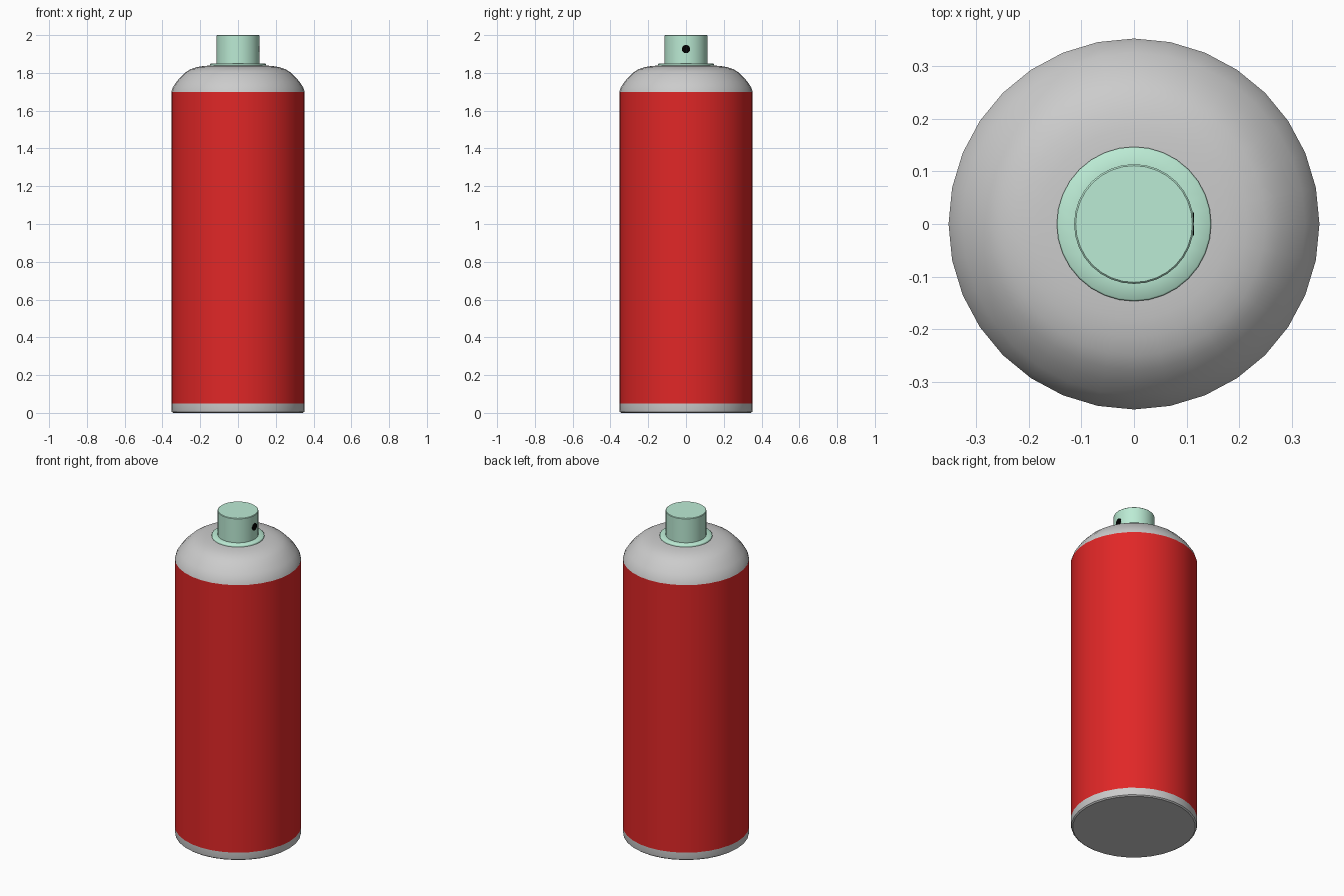
import bpy, math

if "Cube" in bpy.data.objects:
    bpy.data.objects.remove(bpy.data.objects["Cube"])

SIDES = 32


def material(name, rgb):
    m = bpy.data.materials.new(name)
    m.diffuse_color = (*rgb, 1)
    m.use_nodes = True
    m.node_tree.nodes["Principled BSDF"].inputs["Base Color"].default_value = m.diffuse_color
    return m


def lathe(name, profile, mat=None, sharp=35):
    """Revolve (radius, z) points listed bottom to top; radius 0 closes to a point."""
    verts, rings, faces = [], [], []
    for r, z in profile:
        n = 1 if r == 0 else SIDES
        rings.append(range(len(verts), len(verts) + n))
        for i in range(n):
            a = 2 * math.pi * i / SIDES
            verts.append((r * math.cos(a), r * math.sin(a), z))
    for lo, hi in zip(rings, rings[1:]):
        for i in range(SIDES):
            j = (i + 1) % SIDES
            if len(lo) == 1:
                faces.append((lo[0], hi[j], hi[i]))
            elif len(hi) == 1:
                faces.append((lo[i], lo[j], hi[0]))
            else:
                faces.append((lo[i], lo[j], hi[j], hi[i]))
    mesh = bpy.data.meshes.new(name)
    mesh.from_pydata(verts, [], faces)
    mesh.update()
    ob = bpy.data.objects.new(name, mesh)
    bpy.context.collection.objects.link(ob)
    if mat:
        mesh.materials.append(mat)
    bpy.ops.object.select_all(action='DESELECT')
    ob.select_set(True)
    bpy.context.view_layer.objects.active = ob
    bpy.ops.object.shade_smooth_by_angle(angle=math.radians(sharp))
    return ob


red = material("red_paint", (0.75, 0.02, 0.02))
mint = material("mint_plastic", (0.5, 0.83, 0.66))
black = material("black", (0, 0, 0))

# Can: grey base, painted band and rounded grey shoulder
lathe("can_base", [(0, 0), (0.343, 0), (0.351, 0.006), (0.353, 0.016), (0.353, 0.05)])
lathe("painted_band", [(0.353, 0.05), (0.353, 1.70)], red)
lathe("shoulder", [(0.353, 1.70), (0.346, 1.722), (0.326, 1.753), (0.302, 1.78),
                   (0.278, 1.803), (0.25, 1.82), (0.215, 1.831), (0.18, 1.837),
                   (0.14, 1.839), (0.10, 1.84)])

# Spray cap with its flange
lathe("cap_flange", [(0.147, 1.837), (0.147, 1.846), (0.144, 1.849), (0.11, 1.85)], mint, 50)
lathe("spray_cap", [(0.114, 1.849), (0.114, 1.997), (0.111, 2.0), (0, 2.0)], mint)

# Nozzle opening on the right side of the cap
bpy.ops.mesh.primitive_cylinder_add(vertices=24, radius=0.022, depth=0.008,
                                    location=(0.1105, 0, 1.926),
                                    rotation=(0, math.pi / 2, 0))
nozzle = bpy.context.object
nozzle.name = "nozzle_hole"
nozzle.data.materials.append(black)
